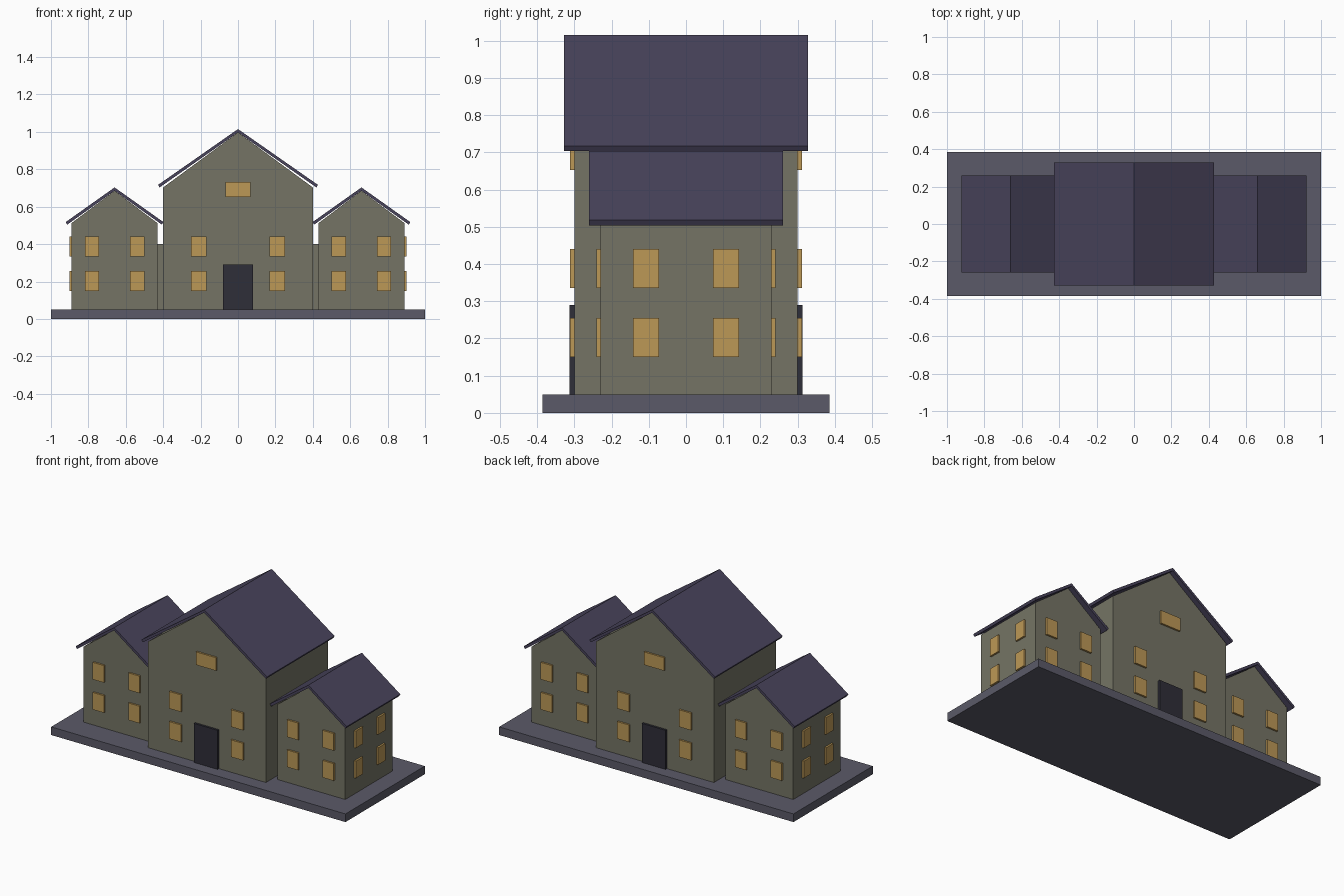
import bpy
import bmesh

cube = bpy.data.objects.get("Cube")
if cube:
    bpy.data.objects.remove(cube, do_unlink=True)


def material(name, rgb):
    # 8-bit display colour converted to linear
    lin = [((c / 255 + 0.055) / 1.055) ** 2.4 for c in rgb]
    m = bpy.data.materials.new(name)
    m.use_nodes = True
    m.diffuse_color = (*lin, 1)
    m.node_tree.nodes["Principled BSDF"].inputs["Base Color"].default_value = (*lin, 1)
    return m


STONE = material("wall stone", (117, 116, 101))
SLATE = material("roof slate", (73, 68, 92))
PAVING = material("plinth grey", (91, 90, 104))
GLASS = material("window amber", (188, 152, 86))
DARK = material("door dark", (47, 46, 56))


def prism(name, outline, y0, y1, mat):
    """Extrude an x-z outline along y."""
    bm = bmesh.new()
    face = bm.faces.new([bm.verts.new((x, y0, z)) for x, z in outline])
    new = bmesh.ops.extrude_face_region(bm, geom=[face])["geom"]
    verts = [v for v in new if isinstance(v, bmesh.types.BMVert)]
    bmesh.ops.translate(bm, verts=verts, vec=(0, y1 - y0, 0))
    bmesh.ops.recalc_face_normals(bm, faces=bm.faces)
    mesh = bpy.data.meshes.new(name)
    bm.to_mesh(mesh)
    bm.free()
    mesh.materials.append(mat)
    obj = bpy.data.objects.new(name, mesh)
    bpy.context.collection.objects.link(obj)
    return obj


def box(name, xs, ys, zs, mat):
    (x0, x1), (z0, z1) = sorted(xs), zs
    return prism(name, [(x0, z0), (x1, z0), (x1, z1), (x0, z1)], *sorted(ys), mat)


def gabled_block(name, cx, half, depth, eave, peak):
    outline = [(cx - half, GROUND), (cx + half, GROUND), (cx + half, eave),
               (cx, peak), (cx - half, eave)]
    prism(name + "_walls", outline, -depth, depth, STONE)


def gable_roof(name, cx, half, depth, eave, ridge):
    # two thin sloping slabs meeting at the ridge
    for side, label in ((-1, "right"), (1, "left")):
        outline = [(cx, ridge), (cx + side * half, eave),
                   (cx + side * (half - 0.008), eave - 0.014), (cx, ridge - 0.018)]
        prism(f"{name}_roof_{label}", outline, -depth, depth, SLATE)


GROUND = 0.05
FLOORS = ((0.15, 0.255), (0.335, 0.44))
box("plinth", (-1, 1), (-0.385, 0.385), (0, GROUND), PAVING)

# Main hall
gabled_block("hall", 0, 0.4, 0.3, 0.703, 0.997)
gable_roof("hall", 0, 0.427, 0.328, 0.717, 1.015)
for f, face in ((-1, "front"), (1, "back")):
    ys = (f * 0.295, f * 0.311)
    box(f"{face}_door", (-0.08, 0.08), (f * 0.295, f * 0.313), (GROUND, 0.29), DARK)
    box(f"{face}_attic_window", (-0.068, 0.068), ys, (0.652, 0.732), GLASS)
    for x in (-0.21, 0.21):
        for floor in FLOORS:
            box(f"{face}_hall_window", (x - 0.041, x + 0.041), ys, floor, GLASS)

# Side wings with their links to the hall
for s, side in ((-1, "right"), (1, "left")):
    cx = s * 0.66
    gabled_block(f"{side}_wing", cx, 0.23, 0.23, 0.512, 0.685)
    gable_roof(f"{side}_wing", cx, 0.261, 0.26, 0.518, 0.703)
    box(f"{side}_link", (s * 0.39, s * 0.44), (-0.18, 0.18), (GROUND, 0.4), STONE)
    for floor in FLOORS:
        for d in (-1, 1):
            # end wall windows
            box(f"{side}_end_window", (s * 0.885, s * 0.901),
                (d * 0.073, d * 0.143), floor, GLASS)
            # front and back windows
            x = cx + d * 0.121
            for f in (-1, 1):
                box(f"{side}_wing_window", (x - 0.038, x + 0.038),
                    (f * 0.225, f * 0.241), floor, GLASS)
